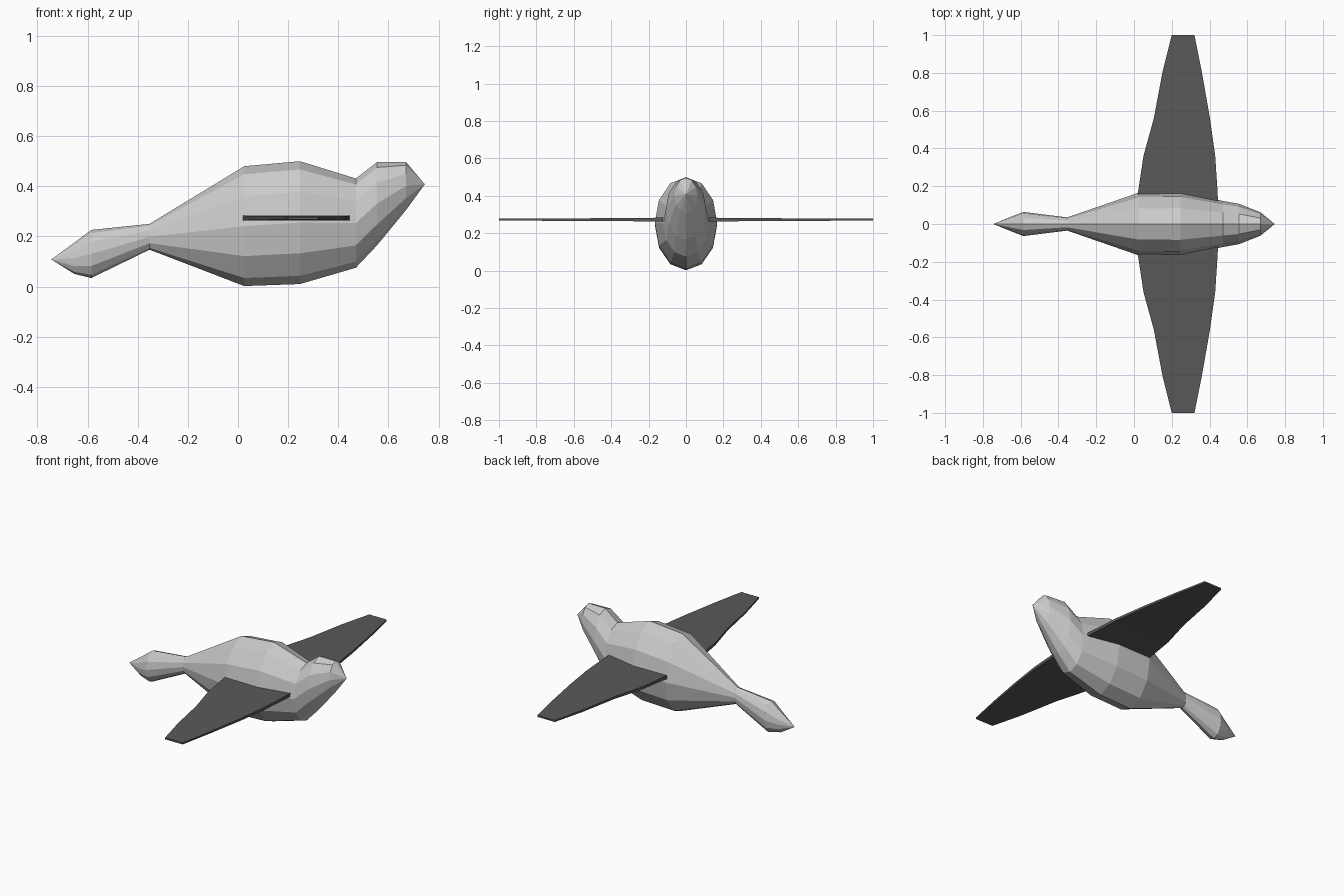
import bpy, math

if "Cube" in bpy.data.objects:
    bpy.data.objects.remove(bpy.data.objects["Cube"])

N = 12  # sides of every body ring


def make(name, verts, faces, mat=None):
    me = bpy.data.meshes.new(name)
    me.from_pydata(verts, [], faces)
    me.validate()
    ob = bpy.data.objects.new(name, me)
    bpy.context.collection.objects.link(ob)
    if mat:
        me.materials.append(mat)
    return ob


def loft(name, rings, keep):
    """Loft elliptical rings (x, top, bottom, half width); zero width makes a tip."""
    verts, faces = [], []
    for x, top, bot, w in rings:
        c, r = (top + bot) / 2, (top - bot) / 2
        for k in range(N):
            a = 2 * math.pi * k / N
            verts.append((x, w * math.sin(a), c + r * math.cos(a)))
    for i in range(len(rings) - 1):
        for k in range(N):
            if not keep(i, k):
                continue
            a, b = i * N, (i + 1) * N
            j = (k + 1) % N
            if rings[i][3] == 0:
                faces.append((a, b + j, b + k))
            elif rings[i + 1][3] == 0:
                faces.append((a + k, a + j, b))
            else:
                faces.append((a + k, a + j, b + j, b + k))
    used = sorted({v for f in faces for v in f})
    remap = {v: n for n, v in enumerate(used)}
    return make(name, [verts[v] for v in used],
                [tuple(remap[v] for v in reversed(f)) for f in faces])


rings = [
    (-0.745, 0.108, 0.108, 0.0),
    (-0.652, 0.176, 0.050, 0.038),
    (-0.585, 0.226, 0.034, 0.064),
    (-0.353, 0.250, 0.147, 0.035),
    (0.025, 0.480, 0.002, 0.166),
    (0.247, 0.500, 0.010, 0.167),
    (0.470, 0.431, 0.075, 0.122),
    (0.555, 0.497, 0.165, 0.107),
    (0.670, 0.497, 0.305, 0.062),
    (0.745, 0.408, 0.408, 0.0),
]


def is_cap(i, k):
    return i >= 6 and k in (10, 11, 0, 1)


# Body with tail and throat, then the crown of the head
loft("body", rings, lambda i, k: not is_cap(i, k))
loft("head_crown", rings, is_cap)

# Wings: thin dark slabs, thinner at the tip
dark = bpy.data.materials.new("dark_grey")
dark.diffuse_color = (0.1, 0.1, 0.1, 1)
dark.use_nodes = True
dark.node_tree.nodes["Principled BSDF"].inputs["Base Color"].default_value = dark.diffuse_color
# (span, rear x, front x, half thickness)
stations = [(0.10, 0.02, 0.445, 0.010), (0.16, 0.02, 0.443, 0.010),
            (0.36, 0.05, 0.43, 0.008), (0.56, 0.105, 0.402, 0.007),
            (0.80, 0.15, 0.36, 0.006), (1.0, 0.20, 0.32, 0.005)]
for name, s in (("left_wing", 1), ("right_wing", -1)):
    verts, faces = [], []
    for y, x0, x1, t in stations:
        verts += [(x0, s * y, 0.273 - t), (x1, s * y, 0.273 - t),
                  (x1, s * y, 0.273 + t), (x0, s * y, 0.273 + t)]
    for i in range(len(stations) - 1):
        a = 4 * i
        faces += [(a + k, a + (k + 1) % 4, a + 4 + (k + 1) % 4, a + 4 + k) for k in range(4)]
    e = 4 * (len(stations) - 1)
    faces += [(3, 2, 1, 0), (e, e + 1, e + 2, e + 3)]
    if s > 0:
        faces = [tuple(reversed(f)) for f in faces]
    make(name, verts, faces, dark)

# Consistent outward normals on closed wings
import bmesh
for name in ("left_wing", "right_wing"):
    me = bpy.data.objects[name].data
    bm = bmesh.new()
    bm.from_mesh(me)
    bmesh.ops.recalc_face_normals(bm, faces=bm.faces)
    bm.to_mesh(me)
    bm.free()
